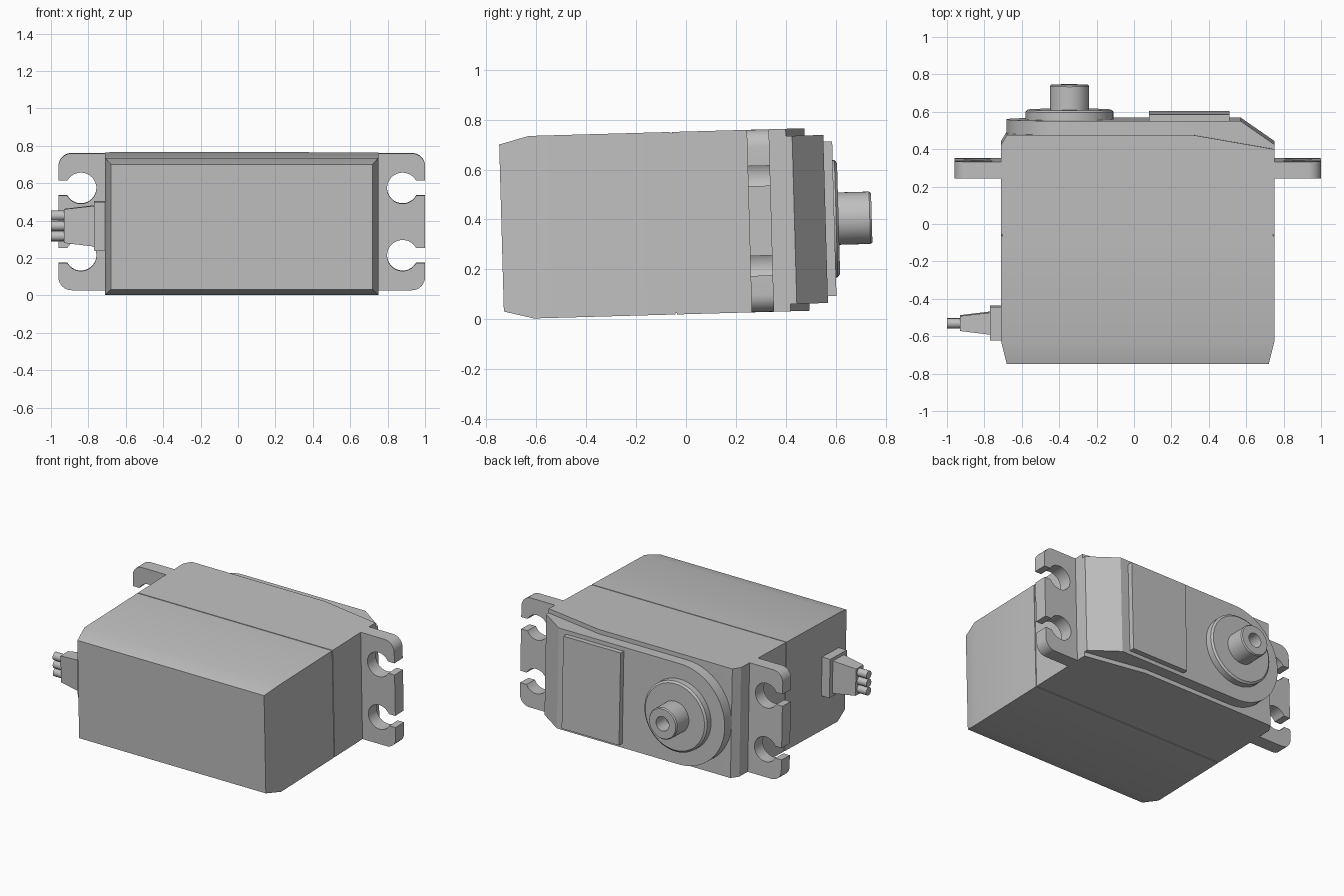
import bpy
from math import sin, cos, pi, radians, asin
from mathutils import Vector

cube = bpy.data.objects.get("Cube")
if cube:
    bpy.data.objects.remove(cube, do_unlink=True)

grey = bpy.data.materials.new("plain_grey")
grey.use_nodes = True
colour = (0.527, 0.527, 0.527, 1)
grey.diffuse_color = colour
grey.node_tree.nodes["Principled BSDF"].inputs["Base Color"].default_value = colour

TILT = radians(1.6)
MID_X = 0.02      # centre of the case
SHAFT_X = -0.345  # axis of the output shaft


def loft(name, rings):
    """Skin matching rings of points and cap both ends."""
    import bmesh
    bm = bmesh.new()
    loops = [[bm.verts.new(p) for p in ring] for ring in rings]
    n = len(loops[0])
    for a, b in zip(loops, loops[1:]):
        for i in range(n):
            j = (i + 1) % n
            bm.faces.new((a[i], a[j], b[j], b[i]))
    bm.faces.new(loops[0])
    bm.faces.new(loops[-1])
    bmesh.ops.recalc_face_normals(bm, faces=bm.faces)
    mesh = bpy.data.meshes.new(name)
    bm.to_mesh(mesh)
    bm.free()
    mesh.materials.append(grey)
    obj = bpy.data.objects.new(name, mesh)
    bpy.context.collection.objects.link(obj)
    obj.rotation_euler.x = TILT
    obj.location.z = 0.386
    bpy.ops.object.select_all(action='DESELECT')
    obj.select_set(True)
    bpy.context.view_layer.objects.active = obj
    bpy.ops.object.shade_smooth_by_angle(angle=radians(20))
    return obj


def rect_y(y, hx, hz, cx=MID_X):
    return [(cx + a * hx, y, b * hz) for a, b in ((-1, -1), (1, -1), (1, 1), (-1, 1))]


def rect_x(x, hy, hz, cy):
    return [(x, cy + a * hy, b * hz) for a, b in ((-1, -1), (1, -1), (1, 1), (-1, 1))]


def arc(cx, cz, r, start, end, steps):
    return [(cx + r * cos(start + (end - start) * i / steps),
             cz + r * sin(start + (end - start) * i / steps)) for i in range(steps + 1)]


def circle_y(y, r, steps=48):
    return [(x, y, z) for x, z in arc(SHAFT_X, 0, r, 0, 2 * pi, steps)[:-1]]


# Case: tapered front cover, narrow seam, rear half with sloped shoulder
loft("front_case", [rect_y(-0.74, 0.70, 0.335), rect_y(-0.62, 0.73, 0.366),
                    rect_y(-0.053, 0.73, 0.366)])
loft("case_seam", [rect_y(-0.06, 0.724, 0.36), rect_y(-0.04, 0.724, 0.36)])
shoulder = [(-0.71, -0.047), (0.75, -0.047), (0.75, 0.41), (0.32, 0.485),
            (-0.68, 0.485), (-0.71, 0.435)]
loft("rear_case", [[(x, y, z) for x, y in shoulder] for z in (-0.366, 0.366)])


# Gear cover: round around the shaft, sloping down at the far end
def cover_ring(y, right):
    r = 0.337
    pts = arc(SHAFT_X, 0, r, pi / 2, 3 * pi / 2, 32) + [(right, -r), (right, r)]
    return [(x, y, z) for x, z in pts]


loft("gear_cover", [cover_ring(0.39, 0.75), cover_ring(0.435, 0.75), cover_ring(0.56, 0.57)])
loft("cover_plate", [rect_y(0.55, 0.215, 0.31, 0.295), rect_y(0.595, 0.215, 0.31, 0.295)])

# Output boss and hollow shaft
loft("shaft_boss", [circle_y(0.55, 0.235), circle_y(0.602, 0.235), circle_y(0.612, 0.222)])
loft("output_shaft", [circle_y(0.60, 0.105), circle_y(0.737, 0.105), circle_y(0.745, 0.099),
                      circle_y(0.745, 0.048), circle_y(0.64, 0.048)])

# Mounting ears with rounded corners and open keyhole slots
HALF_Z, EAR, HOLE_X, HOLE_Z, HOLE_R, SLOT, CORNER = 0.366, 0.98, 0.86, 0.18, 0.083, 0.04, 0.07
gap = asin(SLOT / HOLE_R)
upper = [(0.70, HALF_Z)]
upper += arc(EAR - CORNER, HALF_Z - CORNER, CORNER, pi / 2, 0, 8)
upper += [(EAR, HOLE_Z + SLOT)]
upper += arc(HOLE_X, HOLE_Z, HOLE_R, gap, 2 * pi - gap, 32)
upper += [(EAR, HOLE_Z - SLOT)]
outline = upper + [(x, -z) for x, z in reversed(upper)]
for name, side in (("left_ear", 1), ("right_ear", -1)):
    loft(name, [[(MID_X + side * x, y, z) for x, z in outline] for y in (0.253, 0.343)])

# Cable outlet: block, tapered sleeve and three wires
CABLE_Y = -0.53
loft("cable_block", [rect_x(-0.69, 0.09, 0.13, CABLE_Y), rect_x(-0.77, 0.09, 0.13, CABLE_Y)])
loft("cable_sleeve", [rect_x(-0.76, 0.06, 0.11, CABLE_Y), rect_x(-0.93, 0.04, 0.09, CABLE_Y)])
for i in (-1, 0, 1):
    loft("wire_%d" % (i + 2), [[(x, y, z) for y, z in arc(CABLE_Y, i * 0.055, 0.027, 0, 2 * pi, 20)[:-1]]
                               for x in (-0.92, -1.0)])
